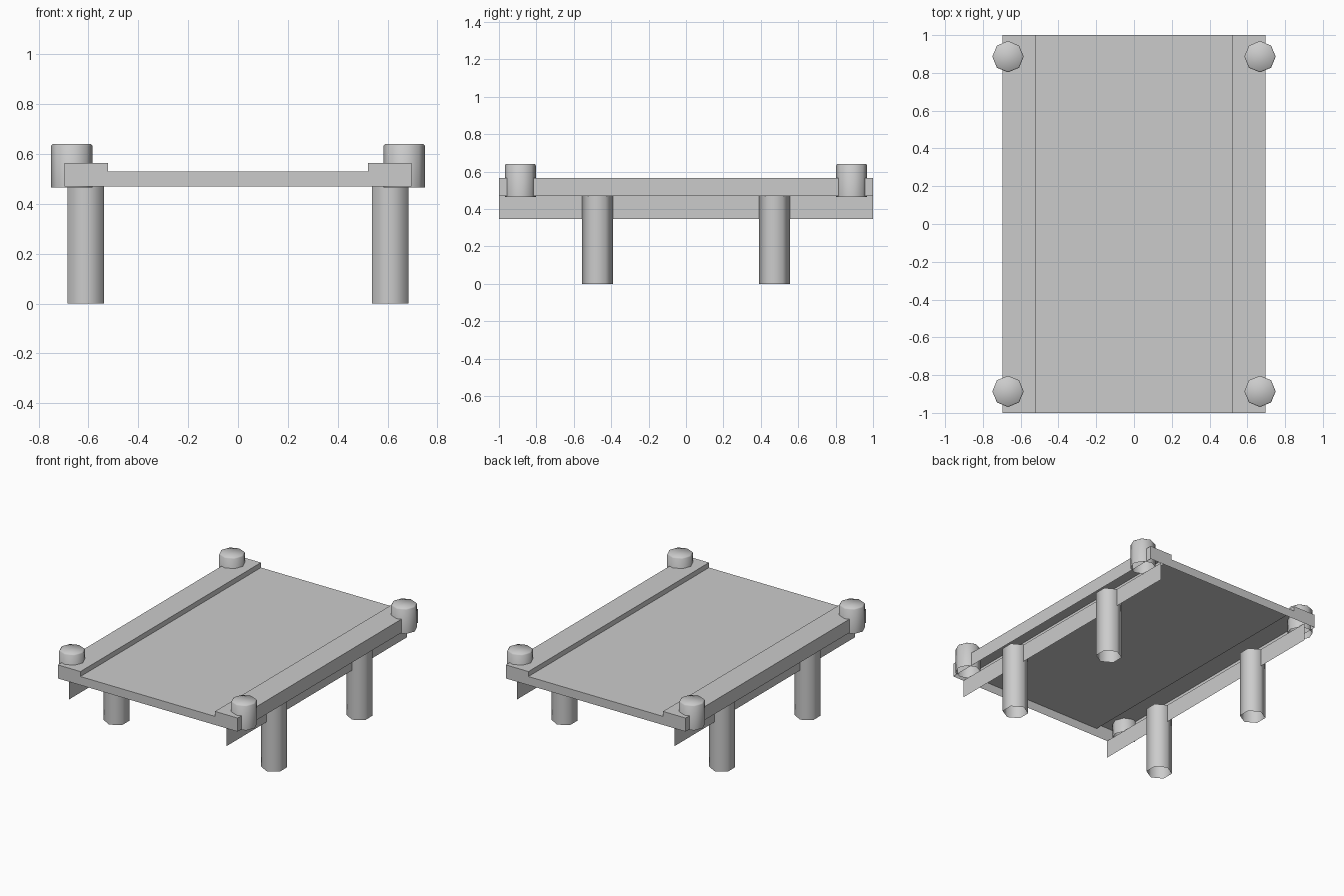
import bpy, bmesh
from math import pi, radians, cos, sin

if "Cube" in bpy.data.objects:
    bpy.data.objects.remove(bpy.data.objects["Cube"])


def make_object(name, bm, smooth_angle=None):
    mesh = bpy.data.meshes.new(name)
    bm.to_mesh(mesh)
    bm.free()
    obj = bpy.data.objects.new(name, mesh)
    bpy.context.collection.objects.link(obj)
    if smooth_angle:
        bpy.ops.object.select_all(action='DESELECT')
        obj.select_set(True)
        bpy.context.view_layer.objects.active = obj
        bpy.ops.object.shade_smooth_by_angle(angle=radians(smooth_angle))
    return obj


def turned(name, sides, turn, rings, x, y, cap_top):
    """Stack of polygon rings (radius, z), open at the bottom."""
    bm = bmesh.new()
    loops = []
    for r, z in rings:
        loops.append([bm.verts.new((x + r * cos(turn + 2 * pi * i / sides),
                                    y + r * sin(turn + 2 * pi * i / sides), z))
                      for i in range(sides)])
    for a, b in zip(loops, loops[1:]):
        for i in range(sides):
            j = (i + 1) % sides
            bm.faces.new((a[i], a[j], b[j], b[i]))
    if cap_top:
        bm.faces.new(loops[-1])
    return make_object(name, bm, 65)


# Deck: stepped cross-section run along y, closed at the ends, open underneath
half = [(0.697, 0.47), (0.697, 0.565), (0.522, 0.565), (0.522, 0.53)]
profile = half + [(-x, z) for x, z in reversed(half)]
bm = bmesh.new()
front = [bm.verts.new((x, -1, z)) for x, z in profile]
back = [bm.verts.new((x, 1, z)) for x, z in profile]
for i in range(len(profile) - 1):
    bm.faces.new((front[i], back[i], back[i + 1], front[i + 1]))
bm.faces.new(front)
bm.faces.new(back)
bmesh.ops.recalc_face_normals(bm, faces=bm.faces)
make_object("deck", bm)

for sx, side in ((-1, "left"), (1, "right")):
    # Side beam: thin sheet hanging below the deck along the leg line
    bm = bmesh.new()
    corners = [(-1, 0.345), (1, 0.345), (1, 0.47), (-1, 0.47)]
    face = bm.faces.new([bm.verts.new((sx * 0.611, y, z)) for y, z in corners])
    if sx < 0:
        face.normal_flip()
    make_object(side + "_beam", bm)

    for sy, end in ((-1, "front"), (1, "back")):
        # Six-sided hollow leg
        turned(f"{end}_{side}_leg", 6, pi / 2, [(0.084, 0), (0.084, 0.47)],
               sx * 0.611, sy * 0.473, False)
        # Eight-sided corner post with a slightly rounded top rim
        turned(f"{end}_{side}_post", 8, 0,
               [(0.083, 0.465), (0.083, 0.633), (0.077, 0.64)],
               sx * 0.667, sy * 0.886, True)
